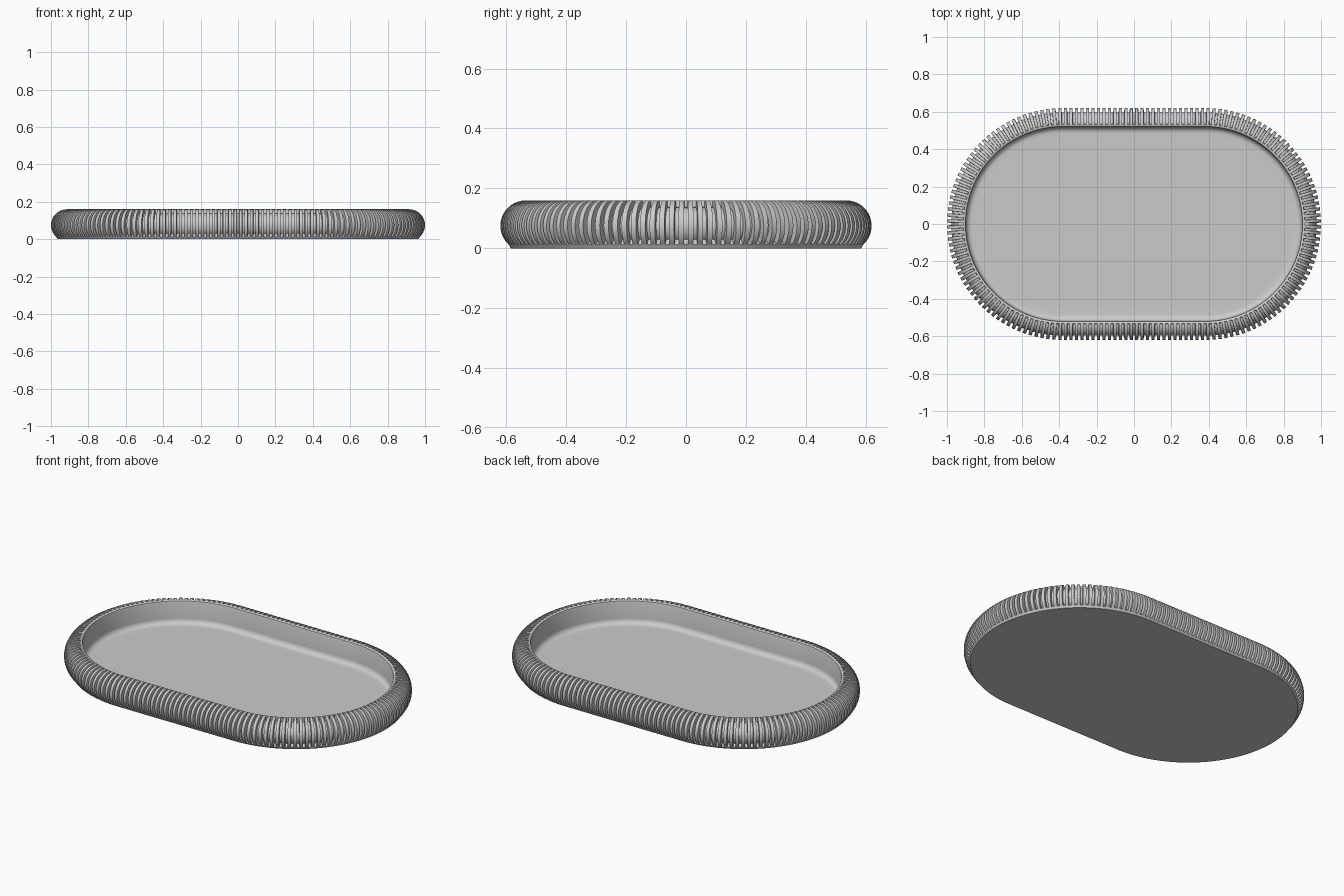
import bpy, bmesh, math

cube = bpy.data.objects.get("Cube")
if cube:
    bpy.data.objects.remove(cube, do_unlink=True)

HALF_STRAIGHT, RADIUS = 0.38, 0.62      # stadium outline
STRAIGHT_RIBS, END_RIBS = 26, 60        # ribs on each side and each round end
ARC_D, ARC_Z, ARC_R = 0.085, 0.075, 0.085
GROOVE_R = 0.062


def outline_point(side, t, inset):
    """Point on the stadium: segments 0 and 2 are straight, 1 and 3 are ends."""
    r = RADIUS - inset
    if side % 2 == 0:
        x, y = HALF_STRAIGHT * (2 * t - 1), -r
    else:
        a = math.pi * (t - 0.5)
        x, y = HALF_STRAIGHT + r * math.cos(a), r * math.sin(a)
    return (x, y) if side < 2 else (-x, -y)


def section(arc_radius):
    """Wall section as (inset, height), from the base round to the floor."""
    pts = [(0.035, 0.0), (0.028, 0.012)]
    for i in range(15):                                  # rounded outside
        a = math.radians(-48 + 138 * i / 14)
        pts.append((ARC_D - arc_radius * math.cos(a),
                    ARC_Z + arc_radius * math.sin(a)))
    pts += [(0.087, 0.16), (0.094, 0.159), (0.099, 0.156), (0.101, 0.15)]
    for i in range(7):                                   # fillet to the floor
        a = math.pi / 2 * i / 6
        pts.append((0.132 - 0.03 * math.cos(a), 0.055 - 0.03 * math.sin(a)))
    return pts + [(0.16, 0.025)]


# Stations round the outline, alternating rib and groove
rib, groove = section(ARC_R), section(GROOVE_R)
stations = []
for side in range(4):
    count = END_RIBS if side % 2 else STRAIGHT_RIBS
    for k in range(count):
        for f, sec in ((0.20, groove), (0.23, rib), (0.77, rib), (0.80, groove)):
            stations.append((side, (k + f) / count, sec))

# Tray body: walls between neighbouring stations, then base and floor
bm = bmesh.new()
rings = []
for side, t, sec in stations:
    rings.append([bm.verts.new((*outline_point(side, t, d), z)) for d, z in sec])
for i, ring in enumerate(rings):
    nxt = rings[(i + 1) % len(rings)]
    for j in range(len(ring) - 1):
        bm.faces.new((ring[j], nxt[j], nxt[j + 1], ring[j + 1]))
bm.faces.new([r[-1] for r in rings])
bm.faces.new([r[0] for r in reversed(rings)])
bmesh.ops.remove_doubles(bm, verts=bm.verts, dist=0.0002)
bmesh.ops.recalc_face_normals(bm, faces=bm.faces)
mesh = bpy.data.meshes.new("ribbed_tray")
bm.to_mesh(mesh)
bm.free()
tray = bpy.data.objects.new("ribbed_tray", mesh)
bpy.context.collection.objects.link(tray)

# Plain grey finish
grey = bpy.data.materials.new("light_grey")
grey.use_nodes = True
colour = (0.6, 0.6, 0.6, 1)
grey.diffuse_color = colour
grey.node_tree.nodes["Principled BSDF"].inputs["Base Color"].default_value = colour
mesh.materials.append(grey)

bpy.ops.object.select_all(action="DESELECT")
tray.select_set(True)
bpy.context.view_layer.objects.active = tray
bpy.ops.object.shade_smooth_by_angle(angle=math.radians(30))
